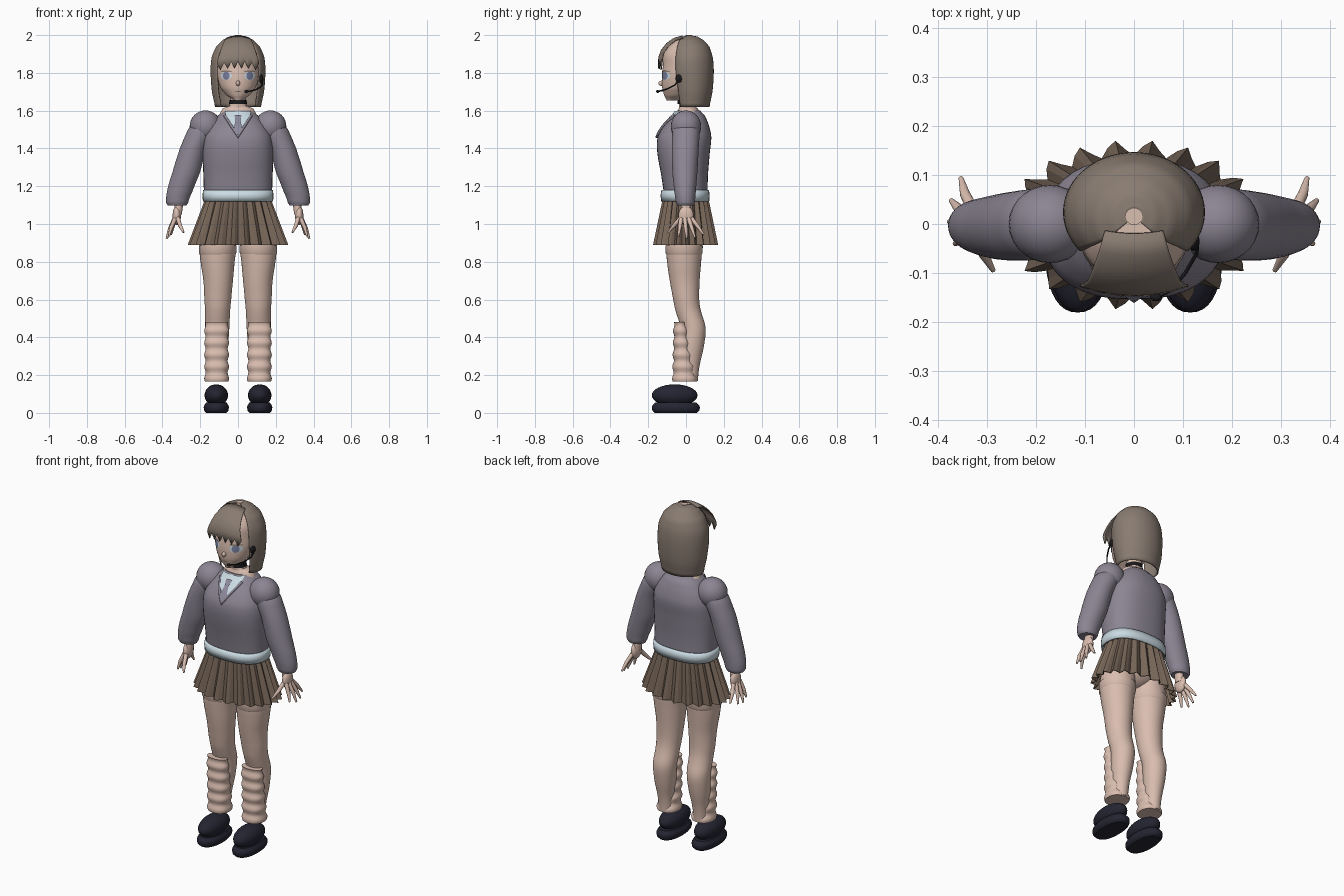
import bpy
from math import sin, cos, pi, radians, sqrt

if "Cube" in bpy.data.objects:
    bpy.data.objects.remove(bpy.data.objects["Cube"])
scene = bpy.context.scene


def material(name, r, g, b):
    m = bpy.data.materials.new(name)
    m.use_nodes = True
    m.diffuse_color = (r, g, b, 1)
    m.node_tree.nodes["Principled BSDF"].inputs["Base Color"].default_value = (r, g, b, 1)
    return m


skin = material("skin", .70, .51, .43)
brown = material("hair brown", .25, .2, .165)
grey = material("sweater grey", .26, .235, .29)
pleat_brown = material("skirt brown", .19, .135, .1)
pale = material("pale blue shirt", .6, .72, .78)
navy = material("shoe navy", .018, .018, .032)
black = material("black", .01, .01, .012)
blue = material("eye blue", .2, .22, .36)
tie_grey = material("tie grey", .27, .26, .34)
smooth_parts = []


def grid(name, rows, mat, wrap=False, caps=False, thick=0, smooth=True):
    """Mesh from rows of points, listed from low to high."""
    n = len(rows[0])
    faces = []
    for i in range(len(rows) - 1):
        for j in range(n if wrap else n - 1):
            k = (j + 1) % n
            faces.append((i * n + j, i * n + k, i * n + n + k, i * n + n + j))
    if caps:
        faces.append(tuple(reversed(range(n))))
        faces.append(tuple(range((len(rows) - 1) * n, len(rows) * n)))
    mesh = bpy.data.meshes.new(name)
    mesh.from_pydata([p for r in rows for p in r], [], faces)
    mesh.materials.append(mat)
    ob = bpy.data.objects.new(name, mesh)
    scene.collection.objects.link(ob)
    if thick:
        mod = ob.modifiers.new("thickness", "SOLIDIFY")
        mod.thickness = thick
    if smooth:
        smooth_parts.append(ob)
    return ob


def dense(secs, k=4):
    """Smoothly interpolate sections (z, rx, ry, cx, cy)."""
    out = []
    for i in range(len(secs) - 1):
        a, b, c, d = secs[max(i - 1, 0)], secs[i], secs[i + 1], secs[min(i + 2, len(secs) - 1)]
        for s in range(k):
            t = s / k
            row = [q + .5 * t * (r - p + t * (2 * p - 5 * q + 4 * r - u + t * (3 * (q - r) + u - p)))
                   for p, q, r, u in zip(a, b, c, d)]
            row[0] = b[0] + t * (c[0] - b[0])
            out.append(row)
    return out + [list(secs[-1])]


def bend(v, p):
    return (1 if v >= 0 else -1) * abs(v) ** (2 / p)


def loft(name, secs, mat, side=1, n=36, p=2, caps=True, arc=None, thick=0):
    if arc:
        angles = [radians(arc[0] + (arc[1] - arc[0]) * j / n) for j in range(n + 1)]
    else:
        angles = [2 * pi * j / n for j in range(n)]
    rows = [[(side * cx + rx * bend(cos(a), p), cy + ry * bend(sin(a), p), z) for a in angles]
            for z, rx, ry, cx, cy in secs]
    return grid(name, rows, mat, not arc, caps and not arc, thick)


def front(secs, x, z, p):
    """Front surface depth of a loft at x, z."""
    for a, b in zip(secs, secs[1:]):
        if a[0] <= z <= b[0]:
            t = (z - a[0]) / (b[0] - a[0])
            _, rx, ry, cx, cy = [u + t * (v - u) for u, v in zip(a, b)]
            return cy - ry * max(0, 1 - abs(x / rx) ** p) ** (1 / p)


def plate(name, rows, body, off, mat, cols=8):
    """Thin sheet hugging a body; rows are (z, x from, x to)."""
    secs, p = body
    fine = [[u + t / 4 * (v - u) for u, v in zip(a, b)]
            for a, b in zip(rows, rows[1:]) for t in range(4)] + [rows[-1]]
    pts = []
    for z, lo, hi in fine:
        xs = [lo + (hi - lo) * j / cols for j in range(cols + 1)]
        pts.append([(x, front(secs, x, z, p) - off, z) for x in xs])
    return grid(name, pts, mat)


def oval(name, x, z, rx, rz, off, mat):
    steps = [-cos(pi * i / 8) for i in range(9)]
    return plate(name, [(z + rz * t, x - rx * sqrt(max(0, 1 - t * t)), x + rx * sqrt(max(0, 1 - t * t)))
                        for t in steps], head_body, off, mat)


def ball(name, loc, size, mat):
    bpy.ops.mesh.primitive_uv_sphere_add(segments=28, ring_count=16, location=loc)
    ob = bpy.context.object
    ob.name, ob.scale = name, size
    ob.data.materials.append(mat)
    smooth_parts.append(ob)


def tube(name, pts, radii, mat):
    cu = bpy.data.curves.new(name, "CURVE")
    cu.dimensions, cu.bevel_depth, cu.bevel_resolution, cu.use_fill_caps = "3D", 1, 3, True
    sp = cu.splines.new("POLY")
    sp.points.add(len(pts) - 1)
    for point, co, r in zip(sp.points, pts, radii):
        point.co, point.radius = (*co, 1), r
    cu.materials.append(mat)
    scene.collection.objects.link(bpy.data.objects.new(name, cu))


# Sweater body and neck
torso = dense([(1.13, .18, .115, 0, 0), (1.25, .183, .123, 0, -.007), (1.38, .187, .139, 0, -.013),
               (1.46, .18, .142, 0, -.008), (1.52, .152, .12, 0, .002), (1.57, .112, .088, 0, .014),
               (1.6, .078, .062, 0, .015)])
torso_body = (torso, 2.4)
loft("sweater", torso, grey, p=2.4)
loft("shirt_hem", [(1.12, .186, .127, 0, -.004), (1.15, .188, .13, 0, -.005), (1.18, .185, .126, 0, -.004)],
     pale, p=2.4, caps=False, thick=.006)
loft("neck", dense([(1.57, .1, .07, 0, .015), (1.612, .08, .05, 0, .012), (1.625, .046, .042, 0, .005),
                    (1.7, .04, .04, 0, 0)]), skin)
loft("choker", [(1.634, .047, .046, 0, .001), (1.656, .046, .045, 0, .001)], black)

# Shirt front, collar, tie and neckline trim
plate("shirt_front", [(1.468, -.002, .002), (1.53, -.045, .045), (1.595, -.064, .064)], torso_body, .004, pale)
plate("tie", [(1.475, -.003, .003), (1.5, -.024, .024), (1.55, -.012, .012)], torso_body, .012, tie_grey)
plate("tie_knot", [(1.548, -.012, .012), (1.578, -.02, .02)], torso_body, .015, tie_grey)
for side, word in ((1, "left"), (-1, "right")):
    lapel = [(1.525, .04, .046), (1.56, .014, .066), (1.598, .012, .068)]
    plate(word + "_collar", [(z, *sorted((side * a, side * b))) for z, a, b in lapel], torso_body, .011, pale)
trim = [(x / 100, 1.465 + abs(x) * .0155 + (0 if x else -.004)) for x in range(-7, 8)]
tube("neckline_trim", [(x, front(torso, x, z, 2.4) - .005, z) for x, z in trim], [.007] * len(trim), grey)

# Pleated skirt
rows = []
for i in range(5):
    t = i / 4
    row = []
    for j in range(88):
        a = 2 * pi * j / 88
        fold = (1, .2, -1, -.2)[j % 4] * (.016 - .009 * t)
        row.append(((.25 - .088 * t + fold) * cos(a), (.158 - .045 * t + fold) * sin(a) - .002, .89 + .255 * t))
    rows.append(row)
grid("skirt", rows, pleat_brown, wrap=True, thick=.004, smooth=False)
ball("hips", (0, 0, 1.02), (.15, .1, .12), skin)

# Head and face
head = dense([(1.655, .022, .028, 0, -.075), (1.68, .06, .07, 0, -.045), (1.72, .092, .092, 0, -.034),
              (1.78, .112, .112, 0, -.016), (1.84, .116, .116, 0, -.006), (1.9, .109, .11, 0, -.008),
              (1.95, .083, .08, 0, -.003), (1.985, .04, .042, 0, .005)])
head_body = (head, 2)
loft("head", head, skin)
ball("nose", (0, -.128, 1.745), (.011, .018, .014), skin)
oval("mouth", 0, 1.702, .017, .003, .002, brown)
for side, word in ((1, "left"), (-1, "right")):
    x = side * .062
    oval(word + "_eye_white", x, 1.785, .03, .022, .002, pale)
    oval(word + "_iris", x, 1.785, .018, .022, .004, blue)
    oval(word + "_lashes", x, 1.808, .032, .004, .005, brown)

# Bobbed hair, open over the face, with crown spot and fringe
loft("bob_hair", dense([(1.62, .122, .095, 0, .03), (1.7, .138, .11, 0, .03), (1.8, .145, .122, 0, .025),
                        (1.88, .14, .12, 0, .022), (1.94, .115, .103, 0, .02), (1.975, .08, .075, 0, .015),
                        (1.993, .045, .045, 0, .015), (1.998, .017, .017, 0, .015)]),
     brown, arc=(-40, 220), n=48, thick=.008)
loft("crown_spot", [(1.985, .017, .017, 0, .015), (2, .017, .017, 0, .015)], skin)
rows = []
fringe = [(-.148, 1.862, .112, 1), (-.146, 1.885, .107, 1), (-.133, 1.92, .096, 1.3), (-.105, 1.957, .085, 1.8),
          (-.065, 1.985, .072, 2.5), (-.02, 1.998, .06, 3)]
for i, (y, z, half, drop) in enumerate(fringe):
    row = []
    for j in range(25):
        x = half * (j - 12) / 12
        tip = .038 * (1 - abs(j % 4 - 2) / 2) if i == 0 else 0
        row.append((x, y + 1.6 * x * x, z - drop * x * x - tip))
    rows.append(row)
grid("fringe", rows, brown, thick=.005)

# Headset
ball("earpiece", (.122, -.035, 1.77), (.012, .02, .022), black)
tube("microphone_arm", [(.13, -.035, 1.765), (.128, -.06, 1.735), (.105, -.1, 1.715), (.075, -.135, 1.705),
                        (.045, -.15, 1.702)], [.004] * 5, black)
ball("microphone", (.045, -.15, 1.702), (.012, .008, .008), black)

# Limbs, built once for each side
for side, word in ((1, "left"), (-1, "right")):
    ball(word + "_shoulder", (side * .172, 0, 1.517), (.084, .08, .084), grey)
    loft(word + "_sleeve", dense([(1.098, .05, .044, .322, -.003), (1.112, .058, .05, .322, -.003),
                                  (1.17, .067, .057, .309, -.005), (1.27, .073, .066, .275, -.006),
                                  (1.4, .07, .071, .238, -.004), (1.5, .07, .07, .195, 0),
                                  (1.56, .04, .045, .175, 0)]), grey, side)
    loft(word + "_wrist", [(1.05, .02, .028, .318, 0), (1.12, .024, .025, .312, 0)], skin, side)
    ball(word + "_palm", (side * .324, 0, 1.045), (.022, .04, .05), skin)
    fingers = {"thumb": (-.03, .318, -.095, .288, .955), "index": (-.026, .332, -.04, .366, .935),
               "middle": (-.006, .335, .005, .378, .922), "ring": (.014, .335, .048, .374, .928),
               "little": (.03, .33, .094, .354, .945)}
    for finger, (y, x, ty, tx, tz) in fingers.items():
        root, end = (side * x, y, 1.03), (side * tx, ty, tz)
        mid = [(a + b) / 2 for a, b in zip(root, end)]
        mid[0] += side * .004
        tube(word + "_" + finger, [root, mid, end], [.012, .0105, .005], skin)

    loft(word + "_leg", dense([(.17, .04, .043, .113, .02), (.25, .045, .05, .113, .022), (.35, .058, .062, .112, .032),
                               (.45, .064, .066, .11, .038), (.54, .066, .067, .108, .012),
                               (.6, .071, .069, .107, .001), (.7, .078, .079, .105, -.007),
                               (.8, .09, .09, .108, -.01), (.87, .097, .095, .107, -.01),
                               (.96, .09, .09, .105, -.008)]), skin, side)
    loft(word + "_thigh_band", [(.838, .094, .093, .108, -.01), (.846, .099, .098, .108, -.01),
                                (.885, .1, .099, .107, -.01)], skin, side)
    # Slouchy leg warmer with rolling folds
    warmer = []
    for i in range(37):
        t = i / 36
        roll = .004 * sin(t * 10 * pi)
        warmer.append((.165 + .317 * t, .062 + roll, .064 - .03 * t + roll, .113, -.006 - .024 * t))
    loft(word + "_leg_warmer", warmer, skin, side, p=2.3)
    # Rounded shoe on a flat sole
    ball(word + "_shoe", (side * .115, -.06, .093), (.062, .121, .058), navy)
    loft(word + "_sole", dense([(0, .055, .112, .115, -.054), (.012, .064, .124, .115, -.054),
                                (.035, .066, .126, .115, -.054), (.055, .055, .11, .115, -.054)]),
         navy, side, p=2.3)

bpy.ops.object.select_all(action="DESELECT")
for ob in smooth_parts:
    ob.select_set(True)
bpy.context.view_layer.objects.active = smooth_parts[0]
bpy.ops.object.shade_smooth_by_angle(angle=radians(40))
